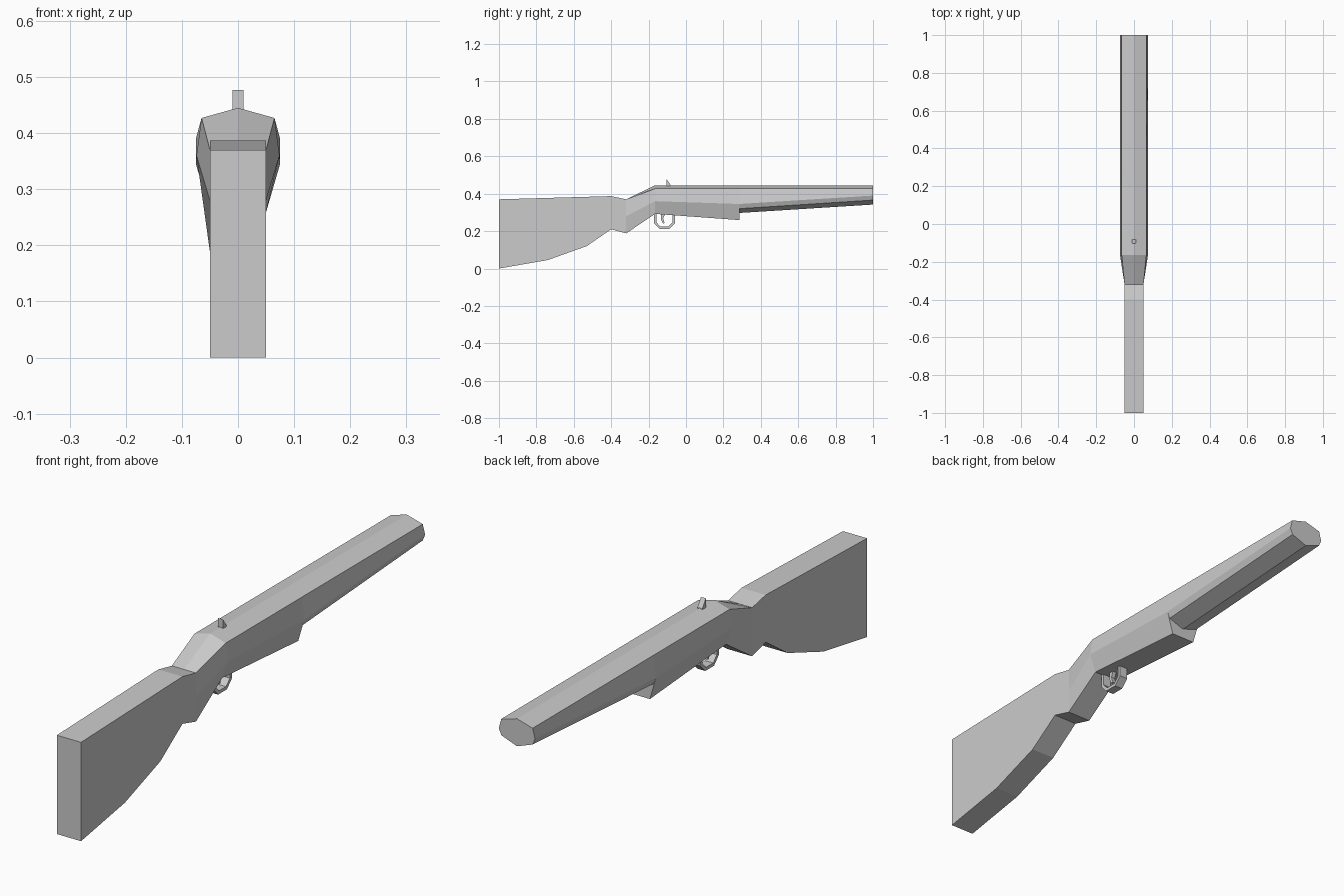
import bpy
import bmesh

if "Cube" in bpy.data.objects:
    bpy.data.objects.remove(bpy.data.objects["Cube"])


def finish(name, bm):
    bmesh.ops.recalc_face_normals(bm, faces=bm.faces)
    mesh = bpy.data.meshes.new(name)
    bm.to_mesh(mesh)
    bm.free()
    obj = bpy.data.objects.new(name, mesh)
    bpy.context.collection.objects.link(obj)
    return obj


def loft(name, sections):
    """Bridge closed rings of 3D points and cap both ends."""
    bm = bmesh.new()
    rings = [[bm.verts.new(p) for p in s] for s in sections]
    for a, b in zip(rings, rings[1:]):
        for i in range(len(a)):
            j = (i + 1) % len(a)
            bm.faces.new((a[i], a[j], b[j], b[i]))
    bm.faces.new(rings[0])
    bm.faces.new(rings[-1])
    return finish(name, bm)


def side_plate(name, profile, half_width):
    """Extrude a (y, z) side profile across x."""
    return loft(name, [[(x, y, z) for y, z in profile]
                       for x in (-half_width, half_width)])


def section(y, half, bottom=None):
    """Mirrored ring: half runs from the top ridge down the +x side."""
    right = [(x, y, z) for x, z in half]
    if bottom is not None:
        right.append((0, y, bottom))
    left = [(-x, py, z) for x, py, z in reversed(right) if x > 0]
    return right + left


# Shoulder stock
side_plate("stock", [(-1, 0), (-1, .37), (-.4, .387), (-.32, .37),
                     (-.32, .188), (-.4, .21), (-.53, .12), (-.74, .045)], .05)

# Receiver, tapering back into the stock
loft("receiver", [
    section(-.32, [(0, .37), (.05, .37), (.05, .28), (.05, .188)]),
    section(-.165, [(0, .445), (.065, .427), (.074, .36), (.05, .292)]),
    section(.285, [(0, .445), (.065, .427), (.075, .345), (.05, .259)]),
])

# Eight-sided barrel
loft("barrel", [
    section(.285, [(0, .445), (.065, .427), (.075, .345), (.065, .32)], .297),
    section(1, [(0, .445), (.065, .427), (.075, .39), (.065, .366)], .342),
])

# Rear sight
side_plate("sight", [(-.103, .435), (-.103, .477), (-.083, .448), (-.083, .435)], .01)

# Trigger guard: open octagonal band
outer = [(-.17, .3), (-.17, .242), (-.142, .212), (-.09, .212), (-.06, .242), (-.06, .3)]
inner = [(-.158, .3), (-.158, .247), (-.137, .224), (-.095, .224), (-.072, .247), (-.072, .3)]
side_plate("trigger_guard", outer + inner[::-1], .017)

# Trigger
side_plate("trigger", [(-.132, .3), (-.135, .265), (-.122, .24), (-.114, .243),
                       (-.122, .267), (-.108, .3)], .008)
